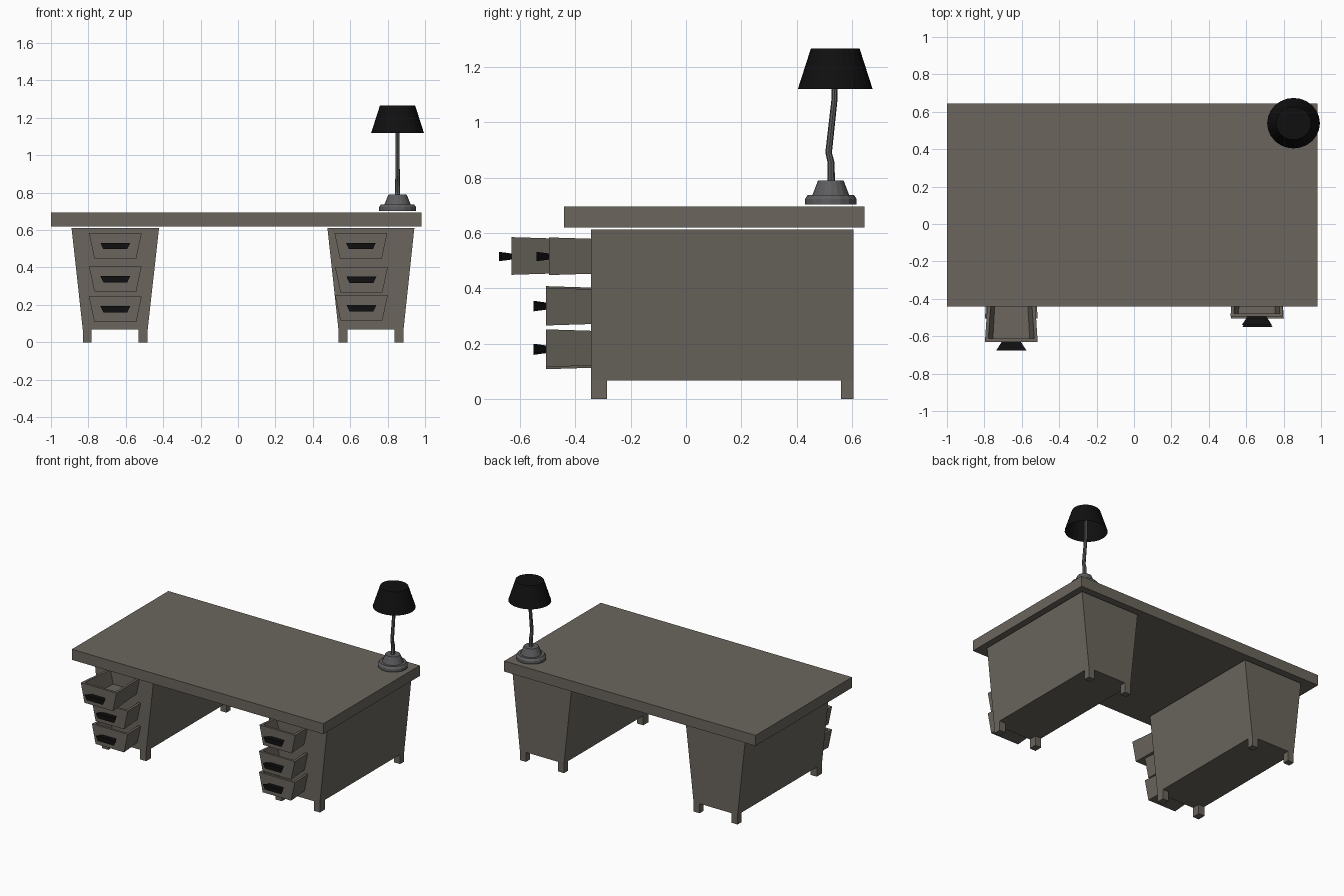
import bpy, bmesh
from mathutils import Vector

if "Cube" in bpy.data.objects:
    bpy.data.objects.remove(bpy.data.objects["Cube"])


def material(name, rgb):
    m = bpy.data.materials.new(name)
    m.diffuse_color = (*rgb, 1)
    m.use_nodes = True
    m.node_tree.nodes["Principled BSDF"].inputs["Base Color"].default_value = m.diffuse_color
    return m


WOOD = material("desk_wood", (0.145, 0.13, 0.11))
BLACK = material("black", (0.005, 0.005, 0.005))
METAL = material("lamp_metal", (0.11, 0.11, 0.115))


def finish(name, bm, mat):
    bmesh.ops.recalc_face_normals(bm, faces=bm.faces)
    me = bpy.data.meshes.new(name)
    bm.to_mesh(me)
    bm.free()
    me.materials.append(mat)
    ob = bpy.data.objects.new(name, me)
    bpy.context.collection.objects.link(ob)
    return ob


def loft(rings, cap_start=True, cap_end=True):
    """Skin a list of equal-sized point rings."""
    bm = bmesh.new()
    vs = [[bm.verts.new(p) for p in r] for r in rings]
    n = len(vs[0])
    for a, b in zip(vs, vs[1:]):
        for i in range(n):
            j = (i + 1) % n
            bm.faces.new((a[i], a[j], b[j], b[i]))
    if cap_start:
        bm.faces.new(vs[0])
    if cap_end:
        bm.faces.new(vs[-1])
    return bm


def rect(x0, x1, y0, y1, z):
    return [(x0, y0, z), (x1, y0, z), (x1, y1, z), (x0, y1, z)]


def box(name, x0, x1, y0, y1, z0, z1, mat=WOOD):
    return finish(name, loft([rect(x0, x1, y0, y1, z0), rect(x0, x1, y0, y1, z1)]), mat)


def trapezoid(cx, cz, y, top, bottom, half_h, s=1.0):
    """Upright trapezoid facing -y, half-widths top and bottom."""
    return [(cx - bottom * s, y, cz - half_h * s), (cx + bottom * s, y, cz - half_h * s),
            (cx + top * s, y, cz + half_h * s), (cx - top * s, y, cz + half_h * s)]


def circle(cx, cy, z, rx, ry, n):
    from math import cos, sin, tau
    return [(cx + rx * cos(tau * i / n), cy + ry * sin(tau * i / n), z) for i in range(n)]


def drawer(name, cx, cz, hz, y):
    # tapered body with a tray sunk into its top
    bm = loft([trapezoid(cx, cz, y, 0.141, 0.112, 0.068),
               trapezoid(cx, cz, y + 0.3, 0.141, 0.112, 0.068, 0.86)])
    bmesh.ops.recalc_face_normals(bm, faces=bm.faces)
    top = max(bm.faces, key=lambda f: f.calc_center_median().z)
    bmesh.ops.inset_region(bm, faces=[top], thickness=0.025)
    low = bmesh.ops.extrude_discrete_faces(bm, faces=[top])["faces"][0]
    c = low.calc_center_median()
    for v in low.verts:
        v.co.x = c.x + (v.co.x - c.x) * 0.8
        v.co.z -= 0.095
    finish(name, bm, WOOD)
    # flared handle
    finish(name + "_handle",
           loft([trapezoid(cx, hz, y - 0.045, 0.08, 0.064, 0.017),
                 trapezoid(cx, hz, y + 0.005, 0.08, 0.064, 0.017, 0.6)]), BLACK)


# Desk top
box("desk_top", -1.0, 0.98, -0.44, 0.645, 0.62, 0.695)

# Pedestals with legs: side, top x range, bottom x range
for side, t0, t1, b0, b1 in (("left", -0.89, -0.422, -0.83, -0.483),
                             ("right", 0.478, 0.943, 0.537, 0.885)):
    finish(side + "_pedestal", loft([rect(b0, b1, -0.343, 0.605, 0.068),
                                     rect(t0, t1, -0.343, 0.605, 0.612)]), WOOD)
    for pos, y0, y1 in (("front", -0.343, -0.286), ("back", 0.56, 0.605)):
        box(f"{side}_{pos}_outer_leg", b0, b0 + 0.048, y0, y1, 0, 0.07)
        box(f"{side}_{pos}_inner_leg", b1 - 0.048, b1, y0, y1, 0, 0.07)

# Drawers: centre x, centre z, handle z, front y
for name, cx, cz, hz, y in (
        ("left_top_drawer", -0.656, 0.517, 0.515, -0.63),
        ("left_middle_drawer", -0.656, 0.340, 0.338, -0.505),
        ("left_bottom_drawer", -0.656, 0.176, 0.177, -0.505),
        ("right_top_drawer", 0.657, 0.516, 0.515, -0.495),
        ("right_middle_drawer", 0.660, 0.334, 0.334, -0.505),
        ("right_bottom_drawer", 0.660, 0.184, 0.183, -0.505)):
    drawer(name, cx, cz, hz, y)

# Lamp base
LX, LY = 0.853, 0.523
base = [(0.093, 0.703), (0.093, 0.723), (0.083, 0.738), (0.066, 0.738), (0.046, 0.79)]
finish("lamp_base", loft([circle(LX, LY, z, r * 1.06, r, 16) for r, z in base]), METAL)

# Bent lamp stem
stem = [(0.524, 0.78, 0.014), (0.524, 0.855, 0.0125), (0.515, 0.89, 0.012),
        (0.536, 1.08, 0.011), (0.536, 1.26, 0.01)]
finish("lamp_stem", loft([circle(LX, y, z, r, r, 8) for y, z, r in stem]), METAL)

# Lamp shade, open underneath
finish("lamp_shade", loft([circle(LX, 0.539, 1.12, 0.141, 0.135, 24),
                           circle(LX, 0.539, 1.266, 0.094, 0.088, 24)], cap_start=False), BLACK)
